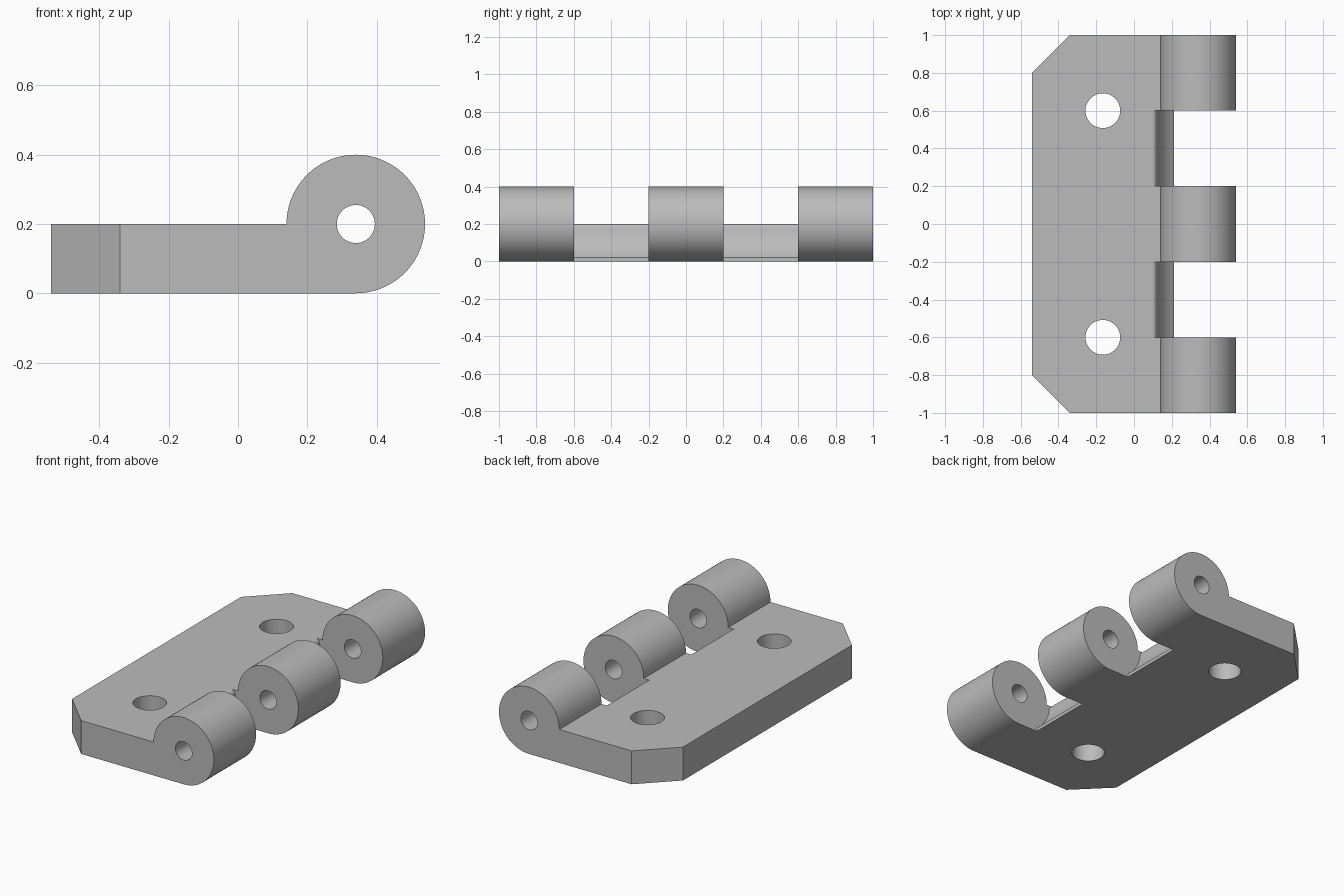
import bpy
import bmesh
from math import pi, cos, sin, sqrt, atan2, radians
from mathutils import Vector

cube = bpy.data.objects.get("Cube")
if cube:
    bpy.data.objects.remove(cube, do_unlink=True)

grey = bpy.data.materials.new("plain grey")
grey.use_nodes = True
grey.diffuse_color = (0.5, 0.5, 0.5, 1)
grey.node_tree.nodes["Principled BSDF"].inputs["Base Color"].default_value = (0.5, 0.5, 0.5, 1)

THICK = 0.2            # plate thickness and barrel radius
PIN_X, PIN_Z = 0.34, 0.2
BACK_X = -0.54


def arc(cx, cy, r, start, end, steps):
    angles = [start + (end - start) * i / steps for i in range(steps + 1)]
    return [(cx + r * cos(a), cy + r * sin(a)) for a in angles]


def circle(cx, cy, r, steps):
    return arc(cx, cy, r, 0, 2 * pi, steps)[:-1]


def prism(name, outline, axis, low, high):
    """Extrude a 2D outline along y (outline in xz) or z (outline in xy)."""
    def place(p, d):
        return Vector((p[0], d, p[1])) if axis == "y" else Vector((p[0], p[1], d))
    bm = bmesh.new()
    base = bm.faces.new([bm.verts.new(place(p, low)) for p in outline])
    top = bmesh.ops.extrude_face_region(bm, geom=[base])["geom"]
    shift = place((0, 0), high - low)
    bmesh.ops.translate(bm, vec=shift, verts=[v for v in top if isinstance(v, bmesh.types.BMVert)])
    bmesh.ops.recalc_face_normals(bm, faces=bm.faces)
    mesh = bpy.data.meshes.new(name)
    bm.to_mesh(mesh)
    bm.free()
    mesh.materials.append(grey)
    obj = bpy.data.objects.new(name, mesh)
    bpy.context.collection.objects.link(obj)
    return obj


def cut(target, cutter):
    cutter.hide_render = True
    mod = target.modifiers.new("cut", "BOOLEAN")
    mod.operation = "DIFFERENCE"
    mod.solver = "EXACT"
    mod.object = cutter
    bpy.ops.object.modifier_apply(modifier=mod.name)
    bpy.data.objects.remove(cutter, do_unlink=True)


# Leaf and barrel share one side profile
side = [(BACK_X, THICK), (BACK_X, 0)] + arc(PIN_X, PIN_Z, THICK, -pi / 2, pi, 72)
hinge = prism("hinge_leaf", side, "y", -1, 1)
bpy.context.view_layer.objects.active = hinge
hinge.select_set(True)

# Gaps between knuckles: rounded top edge, hollow clearance, small upright lip
CLEAR, ROUND, LIP_X = 0.22, 0.026, 0.213
round_x = PIN_X - sqrt((CLEAR + ROUND) ** 2 - ROUND ** 2)
join = atan2(ROUND, PIN_X - round_x)
lip_angle = pi + atan2(sqrt(CLEAR ** 2 - (PIN_X - LIP_X) ** 2), PIN_X - LIP_X)
gap = [(round_x, 0.5)]
gap += arc(round_x, THICK - ROUND, ROUND, pi / 2, join, 8)
gap += arc(PIN_X, PIN_Z, CLEAR, pi + join, lip_angle, 16)[1:]
gap += [(LIP_X, -0.1), (0.7, -0.1), (0.7, 0.5)]
for y in (-0.4, 0.4):
    cut(hinge, prism("gap_cutter", gap, "y", y - 0.2, y + 0.2))

# Pin hole through the knuckles
cut(hinge, prism("pin_hole_cutter", circle(PIN_X, PIN_Z, 0.055, 40), "y", -1.1, 1.1))

# Screw holes and clipped corners
for s in (-1, 1):
    cut(hinge, prism("screw_hole_cutter", circle(-0.165, s * 0.6, 0.092, 48), "z", -0.1, 0.3))
    corner = [(BACK_X - 0.1, s * 0.7), (BACK_X + 0.3, s * 1.1), (BACK_X - 0.1, s * 1.1)]
    cut(hinge, prism("corner_cutter", corner, "z", -0.1, 0.3))

# Smooth round surfaces, crisp flat ones
bpy.ops.object.shade_smooth_by_angle(angle=radians(25))
weighted = hinge.modifiers.new("even_shading", "WEIGHTED_NORMAL")
weighted.keep_sharp = True
